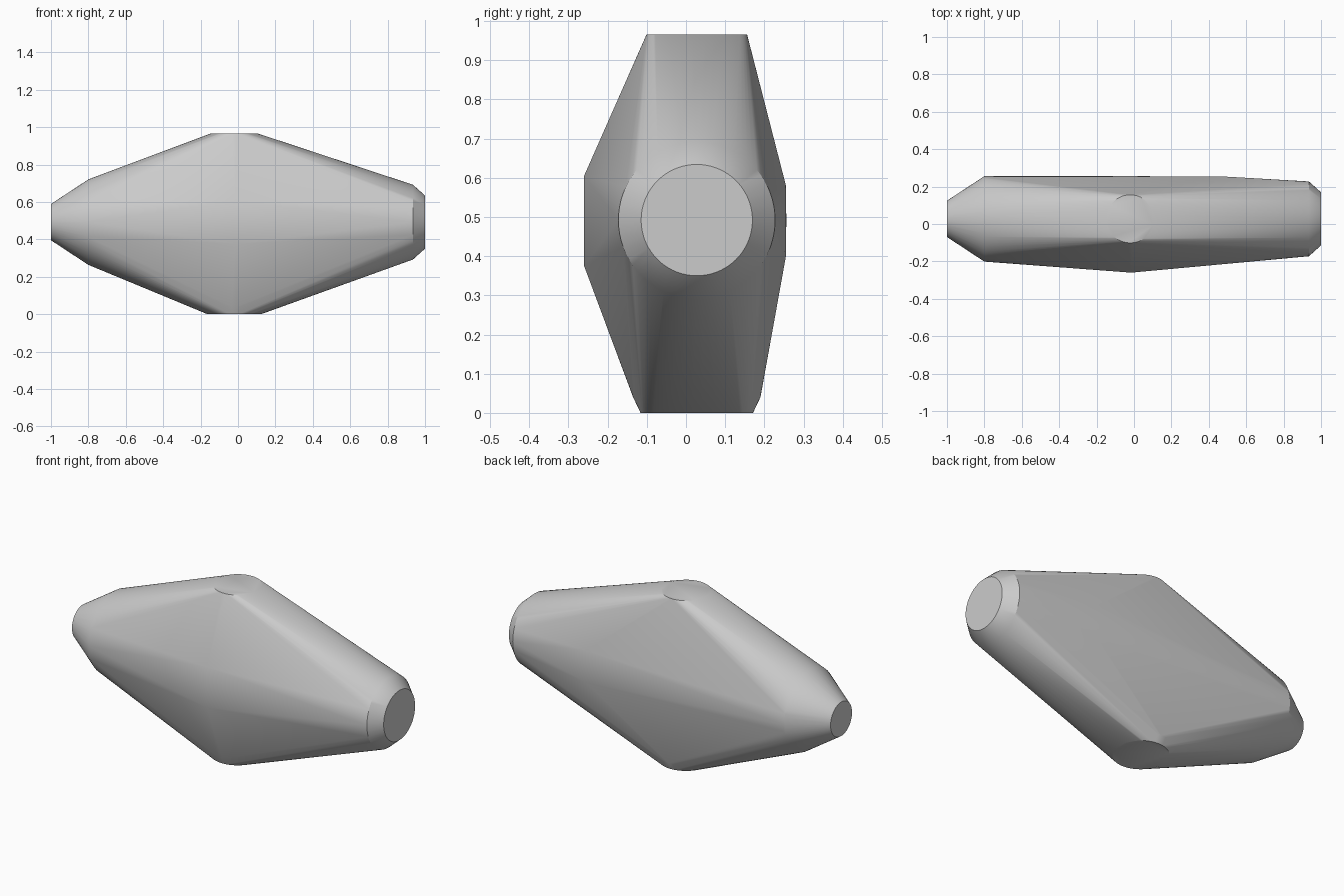
import bpy, bmesh, math
from mathutils import Matrix, Vector

cube = bpy.data.objects.get("Cube")
if cube:
    bpy.data.objects.remove(cube, do_unlink=True)

SEGMENTS = 72
AXIS_Y, AXIS_Z = 0.0275, 0.492

stone = bpy.data.materials.new("light_grey")
stone.use_nodes = True
grey = (0.6, 0.6, 0.6, 1)
stone.diffuse_color = grey
stone.node_tree.nodes["Principled BSDF"].inputs["Base Color"].default_value = grey

bm = bmesh.new()


def ring(center, radius, across=False):
    """Circle of points, facing z or, when across, facing x."""
    turn = Matrix.Rotation(math.pi / 2, 4, 'Y') if across else Matrix()
    bmesh.ops.create_circle(bm, segments=SEGMENTS, radius=radius,
                            matrix=Matrix.Translation(Vector(center)) @ turn)


# Tapered ends along x
for x, radius in ((-1, 0.097), (-0.8, 0.2285), (0.935, 0.2), (1, 0.142)):
    ring((x, AXIS_Y, AXIS_Z), radius, across=True)

# Round top and chamfered base
for z, radius in ((0, 0.1435), (0.04, 0.1625), (0.965, 0.1285)):
    ring((-0.02, AXIS_Y, z), radius)

# Front ridge and back corner points
for x, y, low, high in ((-0.015, -0.26, 0.375, 0.605), (0.46, 0.255, 0.4, 0.58)):
    for z in (low, high):
        bm.verts.new((x, y, z))

# Stretch one skin over all the sections
hull = bmesh.ops.convex_hull(bm, input=bm.verts[:])
bmesh.ops.delete(bm, geom=[v for v in bm.verts if not v.link_faces], context='VERTS')
bmesh.ops.delete(bm, geom=[e for e in bm.edges if not e.link_faces], context='EDGES')
bmesh.ops.dissolve_limit(bm, angle_limit=math.radians(0.3),
                         verts=bm.verts[:], edges=bm.edges[:])
bmesh.ops.recalc_face_normals(bm, faces=bm.faces[:])

mesh = bpy.data.meshes.new("tapered_body")
bm.to_mesh(mesh)
bm.free()
mesh.materials.append(stone)
body = bpy.data.objects.new("tapered_body", mesh)
bpy.context.collection.objects.link(body)
bpy.ops.object.select_all(action='DESELECT')
body.select_set(True)
bpy.context.view_layer.objects.active = body
bpy.ops.object.shade_smooth_by_angle(angle=math.radians(30))
